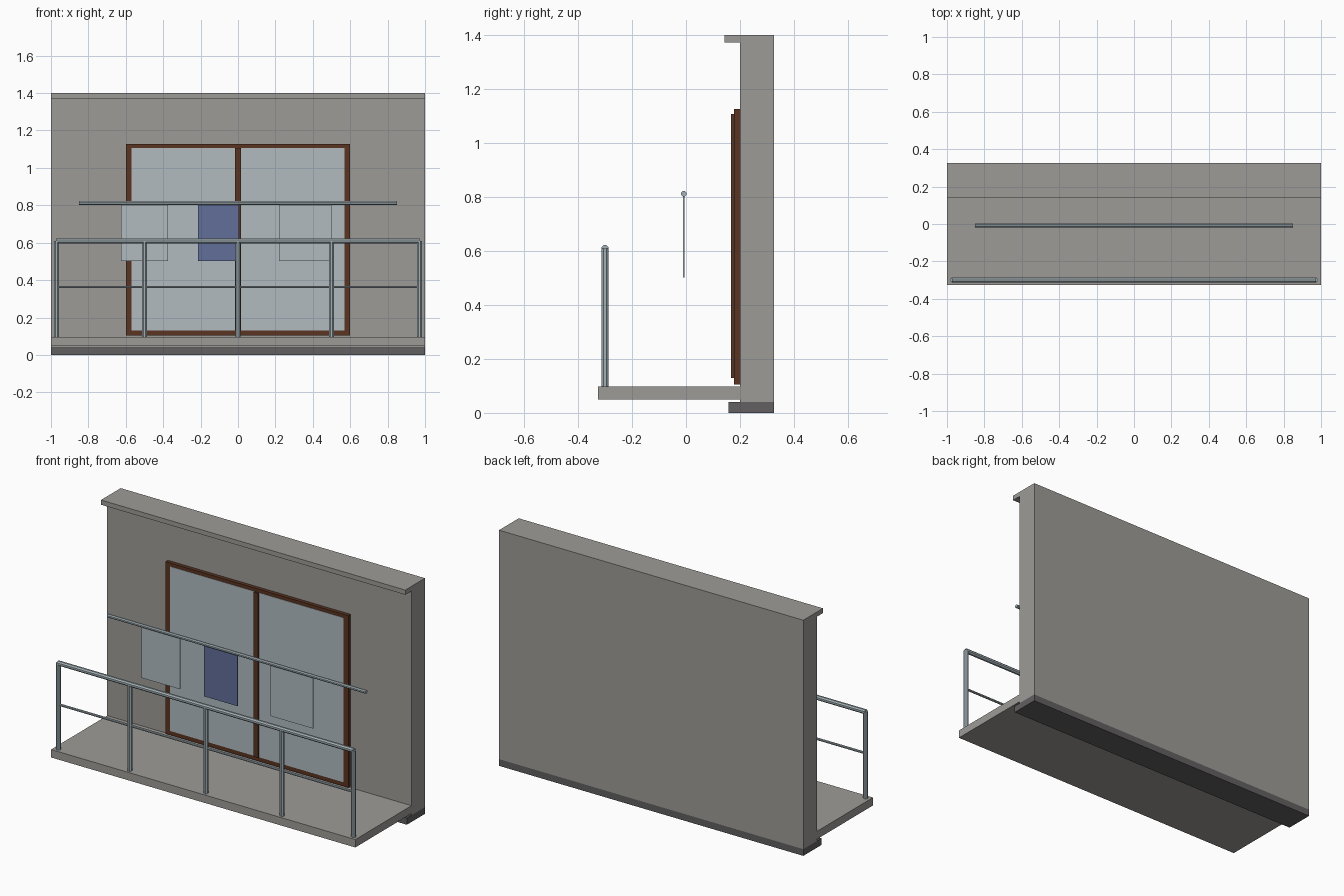
import bpy
import math

cube = bpy.data.objects.get("Cube")
if cube:
    bpy.data.objects.remove(cube, do_unlink=True)


def material(name, rgb):
    mat = bpy.data.materials.new(name)
    mat.use_nodes = True
    colour = (*rgb, 1)
    mat.diffuse_color = colour
    mat.node_tree.nodes["Principled BSDF"].inputs["Base Color"].default_value = colour
    return mat


CONCRETE = material("warm grey concrete", (0.34, 0.33, 0.31))
PLINTH = material("dark grey plinth", (0.122, 0.117, 0.12))
WOOD = material("brown wood", (0.10, 0.033, 0.015))
PALE = material("pale blue grey", (0.44, 0.50, 0.53))
METAL = material("rail metal", (0.37, 0.44, 0.47))
BLUE = material("blue cloth", (0.12, 0.156, 0.32))


def box(name, x, y, z, mat):
    """Box from (min, max) ranges on each axis."""
    spans = (x, y, z)
    bpy.ops.mesh.primitive_cube_add(size=1, location=[(a + b) / 2 for a, b in spans])
    obj = bpy.context.object
    obj.name = name
    obj.scale = [b - a for a, b in spans]
    bpy.ops.object.transform_apply(location=False, rotation=False, scale=True)
    obj.data.materials.append(mat)
    return obj


def bar(name, centre, radius, length, mat, along_x=False):
    """Eight-sided bar with a flat facing the front."""
    bpy.ops.mesh.primitive_cylinder_add(vertices=8, radius=radius, depth=length)
    obj = bpy.context.object
    obj.name = name
    obj.rotation_euler.z = math.pi / 8
    bpy.ops.object.transform_apply(location=False, rotation=True, scale=False)
    if along_x:
        obj.rotation_euler.y = math.pi / 2
    obj.location = centre
    obj.data.materials.append(mat)
    return obj


# Wall, cornice, plinth and balcony floor
WALL_FRONT, BACK = 0.2, 0.327
box("wall", (-1, 1), (WALL_FRONT, BACK), (0.04, 1.4), CONCRETE)
box("cornice", (-1, 1), (0.142, WALL_FRONT), (1.372, 1.4), CONCRETE)
box("plinth", (-1, 1), (0.157, BACK), (0, 0.04), PLINTH)
box("balcony_floor", (-1, 1), (-BACK, WALL_FRONT), (0.05, 0.097), CONCRETE)

# Glazed door: frame, panes and centre mullion
FRAME = (0.178, WALL_FRONT)
for side, name in ((-1, "right"), (1, "left")):
    box(f"door_{name}_stile", sorted((side * 0.57, side * 0.6)), FRAME, (0.105, 1.127), WOOD)
    box(f"door_{name}_pane", sorted((side * 0.015, side * 0.57)), (0.176, WALL_FRONT), (0.13, 1.107), PALE)
box("door_head", (-0.57, 0.57), FRAME, (1.107, 1.127), WOOD)
box("door_sill", (-0.57, 0.57), FRAME, (0.105, 0.13), WOOD)
box("door_mullion", (-0.015, 0.015), (0.167, WALL_FRONT), (0.13, 1.107), WOOD)

# Balcony railing
RAIL_Y = -0.3
for i, x in enumerate((-0.97, -0.5, 0, 0.5, 0.97)):
    bar(f"railing_post_{i + 1}", (x, RAIL_Y, 0.353), 0.014, 0.514, METAL)
bar("handrail", (0, RAIL_Y, 0.609), 0.014, 1.946, METAL, along_x=True)
bar("middle_rail", (0, RAIL_Y, 0.363), 0.007, 1.94, METAL, along_x=True)

# Drying pole with hanging cloths
POLE_Y = -0.008
bar("drying_pole", (0, POLE_Y, 0.812), 0.0105, 1.7, METAL, along_x=True)
for name, x, mat in (
    ("right_cloth", (-0.625, -0.375), PALE),
    ("middle_cloth", (-0.215, 0.005), BLUE),
    ("left_cloth", (0.22, 0.5), PALE),
):
    box(name, x, (POLE_Y - 0.003, POLE_Y + 0.003), (0.502, 0.808), mat)
